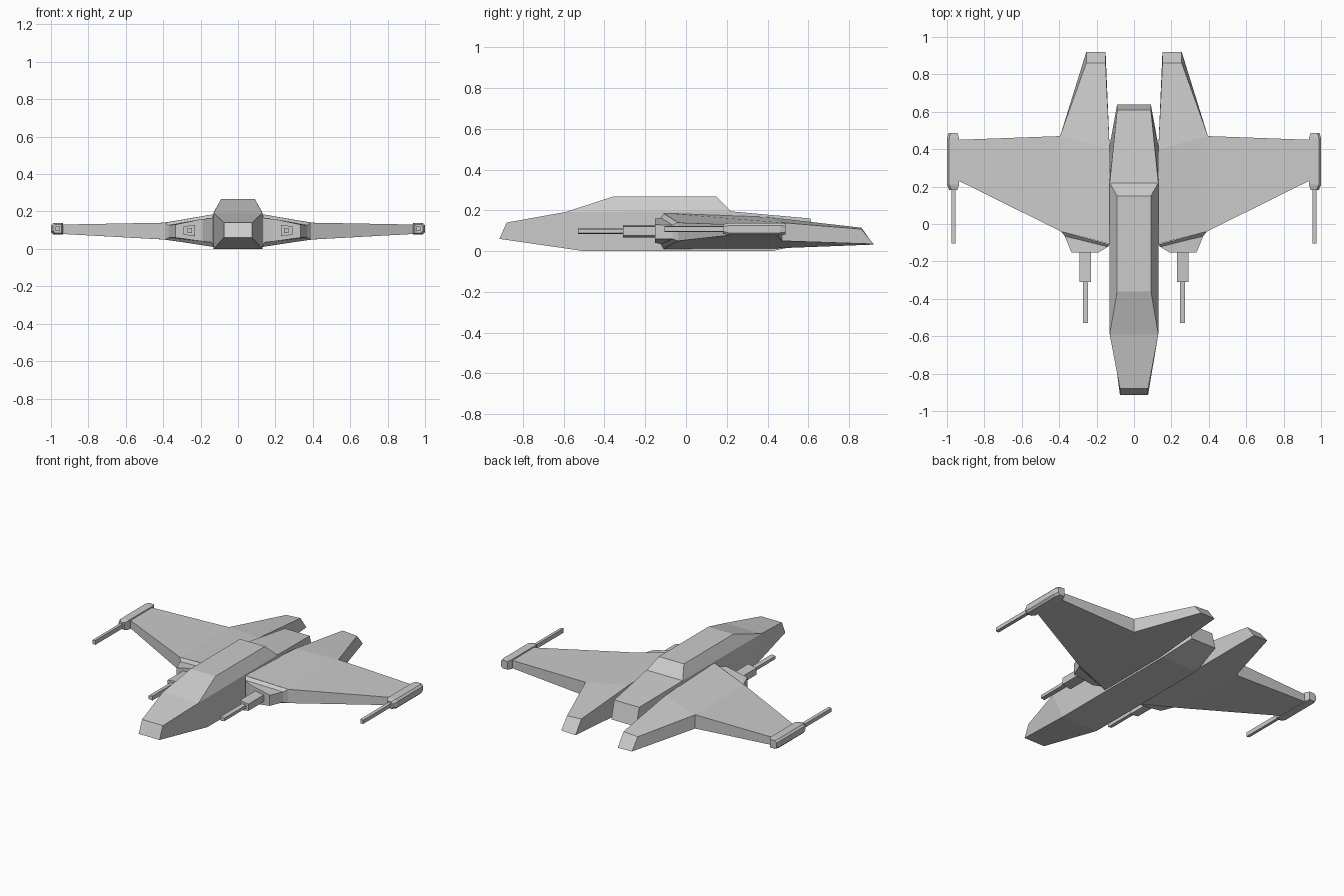
import bpy, bmesh

if "Cube" in bpy.data.objects:
    bpy.data.objects.remove(bpy.data.objects["Cube"])


def make(name, verts, faces, mirror=False):
    me = bpy.data.meshes.new(name)
    me.from_pydata(verts, [], faces)
    bm = bmesh.new()
    bm.from_mesh(me)
    bmesh.ops.recalc_face_normals(bm, faces=bm.faces)
    bm.to_mesh(me)
    bm.free()
    ob = bpy.data.objects.new(name, me)
    bpy.context.collection.objects.link(ob)
    if mirror:
        ob.modifiers.new("mirror", 'MIRROR')
    return ob


def loft(name, rings, mirror=False):
    """Skin a list of equal-length rings and cap both ends."""
    n = len(rings[0])
    verts = [p for r in rings for p in r]
    faces = [(k * n + i, k * n + (i + 1) % n, (k + 1) * n + (i + 1) % n, (k + 1) * n + i)
             for k in range(len(rings) - 1) for i in range(n)]
    last = (len(rings) - 1) * n
    faces += [tuple(range(n)), tuple(range(last, last + n))]
    return make(name, verts, faces, mirror)


def slab(hw, yb, zb, yt, zt):
    return [(-hw, yb, zb), (hw, yb, zb), (hw, yt, zt), (-hw, yt, zt)]


def trapezoid(y, x0, x1, zc, h0, h1):
    return [(x0, y, zc - h0), (x1, y, zc - h1), (x1, y, zc + h1), (x0, y, zc + h0)]


# Fuselage: nose, belly, tapered tail
loft("fuselage", [slab(0.075, -0.915, 0.06, -0.88, 0.14),
                  slab(0.13, -0.5, 0.0, -0.59, 0.192),
                  slab(0.13, 0.42, 0.0, 0.22, 0.195),
                  slab(0.09, 0.64, 0.045, 0.61, 0.16)])

# Raised canopy with sloping sides
base = [(-0.13, -0.59, 0.192), (0.13, -0.59, 0.192), (0.13, 0.22, 0.195), (-0.13, 0.22, 0.195)]
roof = [(-0.09, -0.36, 0.267), (0.09, -0.36, 0.267), (0.09, 0.15, 0.267), (-0.09, 0.15, 0.267)]
loft("canopy", [base, roof])

# Wing with rear boom: x, y top, y bottom, z top, z bottom
plan = [(0.12, -0.11, -0.11, 0.187, 0.01), (0.39, -0.04, -0.04, 0.14, 0.05),
        (0.945, 0.235, 0.235, 0.13, 0.08), (0.945, 0.45, 0.45, 0.13, 0.08),
        (0.395, 0.47, 0.47, 0.14, 0.05), (0.255, 0.86, 0.92, 0.108, 0.035),
        (0.152, 0.86, 0.92, 0.115, 0.032), (0.13, 0.4, 0.4, 0.167, 0.012)]
n = len(plan)
verts = [(x, yt, zt) for x, yt, yb, zt, zb in plan] + [(x, yb, zb) for x, yt, yb, zt, zb in plan]
skin = [(0, 1, 4, 7), (1, 2, 3, 4), (4, 5, 6, 7)]
faces = skin + [tuple(i + n for i in f) for f in skin]
faces += [(i, (i + 1) % n, (i + 1) % n + n, i + n) for i in range(n)]
make("wing", verts, faces, True)


# Wing root fairing that carries the inner gun
def fairing_ring(a, b):
    return [(a[0], a[1], a[2]), (b[0], b[1], b[2]), (b[0], b[1], b[3]), (a[0], a[1], a[3])]


loft("root_fairing", [fairing_ring((0.13, -0.11, 0.01, 0.185), (0.39, -0.04, 0.05, 0.14)),
                      fairing_ring((0.14, -0.122, 0.035, 0.163), (0.37, -0.065, 0.06, 0.127)),
                      fairing_ring((0.19, -0.152, 0.04, 0.16), (0.335, -0.152, 0.06, 0.13))], True)

# Inner guns
loft("gun_housing", [trapezoid(y, 0.23, 0.292, 0.098, 0.031, 0.022) for y in (-0.31, -0.14)], True)
loft("gun_barrel", [trapezoid(y, 0.246, 0.273, 0.098, 0.014, 0.01) for y in (-0.53, -0.3)], True)


# Wing tip pods with chamfered outline
def pod_ring(y, x0, x1, h):
    c, zc = 0.012, 0.108
    return [(x0, y, zc - h), (x1 - c, y, zc - h), (x1, y, zc - h + c),
            (x1, y, zc + h - c), (x1 - c, y, zc + h), (x0, y, zc + h)]


loft("tip_pod", [pod_ring(0.182, 0.945, 0.988, 0.023), pod_ring(0.21, 0.935, 1.0, 0.03),
                 pod_ring(0.46, 0.935, 1.0, 0.03), pod_ring(0.487, 0.945, 0.992, 0.027)], True)
loft("tip_gun", [trapezoid(y, 0.955, 0.976, 0.108, 0.014, 0.012) for y in (-0.105, 0.2)], True)
